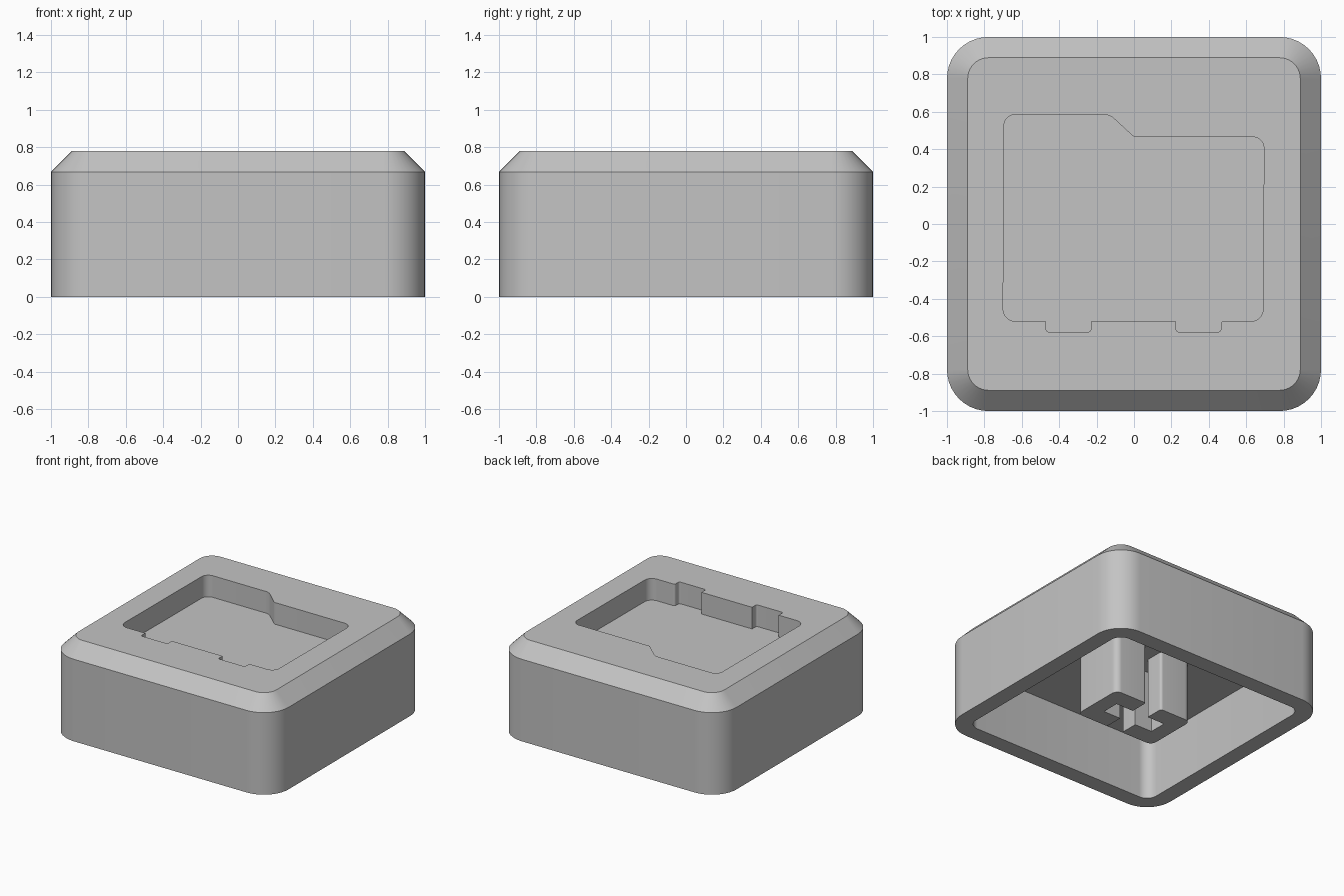
import bpy, bmesh, math
from mathutils import Vector

cube = bpy.data.objects.get("Cube")
if cube:
    bpy.data.objects.remove(cube, do_unlink=True)

grey = bpy.data.materials.new("matte_grey")
grey.use_nodes = True
colour = (0.55, 0.55, 0.55, 1)
grey.diffuse_color = colour
grey.node_tree.nodes["Principled BSDF"].inputs["Base Color"].default_value = colour


def fillet(points, steps=10):
    """Round each (x, y, radius) corner of a closed outline."""
    outline = []
    for i, (x, y, radius) in enumerate(points):
        corner = Vector((x, y))
        if radius == 0:
            outline.append(corner)
            continue
        a = (Vector(points[i - 1][:2]) - corner).normalized()
        b = (Vector(points[(i + 1) % len(points)][:2]) - corner).normalized()
        half = a.angle(b) / 2
        centre = corner + (a + b).normalized() * radius / math.sin(half)
        start = corner + a * radius / math.tan(half) - centre
        end = corner + b * radius / math.tan(half) - centre
        sweep = math.pi - 2 * half
        for k in range(steps + 1):
            t = k / steps
            outline.append(centre + (start * math.sin((1 - t) * sweep)
                                     + end * math.sin(t * sweep)) / math.sin(sweep))
    return outline


def square(half, radius):
    return fillet([(-half, -half, radius), (half, -half, radius),
                   (half, half, radius), (-half, half, radius)])


def loft(name, layers):
    """Skin a stack of (outline, z) layers and cap both ends."""
    bm = bmesh.new()
    rings = [[bm.verts.new((p.x, p.y, z)) for p in outline] for outline, z in layers]
    for low, high in zip(rings, rings[1:]):
        for i in range(len(low)):
            bm.faces.new((low[i - 1], low[i], high[i], high[i - 1]))
    bm.faces.new(rings[0])
    bm.faces.new(rings[-1])
    bmesh.ops.recalc_face_normals(bm, faces=bm.faces)
    mesh = bpy.data.meshes.new(name)
    bm.to_mesh(mesh)
    bm.free()
    mesh.materials.append(grey)
    obj = bpy.data.objects.new(name, mesh)
    bpy.context.collection.objects.link(obj)
    return obj


def activate(obj):
    bpy.ops.object.select_all(action="DESELECT")
    obj.select_set(True)
    bpy.context.view_layer.objects.active = obj


def cut(obj, cutter):
    cutter.hide_render = True
    mod = obj.modifiers.new("cut", "BOOLEAN")
    mod.operation = "DIFFERENCE"
    mod.solver = "EXACT"
    mod.object = cutter
    activate(obj)
    bpy.ops.object.modifier_apply(modifier=mod.name)
    bpy.data.objects.remove(cutter, do_unlink=True)


def smooth(obj):
    activate(obj)
    bpy.ops.object.shade_smooth_by_angle(angle=math.radians(30))


# Outer shell with chamfered top rim
SIDE, TOP = 0.667, 0.778
FLOOR, CEILING = 0.602, 0.489
shell = loft("cap_shell", [(square(1, 0.222), 0), (square(1, 0.222), SIDE),
                           (square(0.889, 0.111), TOP)])

# Hollow underside
cut(shell, loft("cavity_cutter", [(square(0.867, 0.089), -0.1),
                                  (square(0.867, 0.089), CEILING)]))

# Top pocket: stepped back edge, two tabs on the front edge
front, tab, r = -0.52, -0.577, 0.015
pocket = fillet([
    (-0.7, front, 0.065), (-0.47, front, 0), (-0.47, tab, r), (-0.23, tab, r),
    (-0.23, front, 0), (0.225, front, 0), (0.225, tab, r), (0.465, tab, r),
    (0.465, front, r), (0.69, front, 0.065), (0.695, 0.465, 0.06),
    (0, 0.465, 0.03), (-0.13, 0.585, 0.08), (-0.695, 0.585, 0.06)])
cut(shell, loft("pocket_cutter", [(pocket, FLOOR), (pocket, TOP + 0.1)]))
smooth(shell)

# Split stem: two facing C-shaped posts around a cross-shaped slot
HX, HY, GAP, ARM = 0.355, 0.222, 0.072, 0.228
for name, side in (("stem_post_left", 1), ("stem_post_right", -1)):
    half = [(GAP, -HY, 0.02), (HX, -HY, 0.05), (HX, HY, 0.05), (GAP, HY, 0.02),
            (GAP, GAP, 0), (ARM, GAP, 0), (ARM, -GAP, 0), (GAP, -GAP, 0)]
    outline = fillet([(side * x, side * y, rad) for x, y, rad in half])
    smooth(loft(name, [(outline, 0), (outline, CEILING + 0.02)]))
